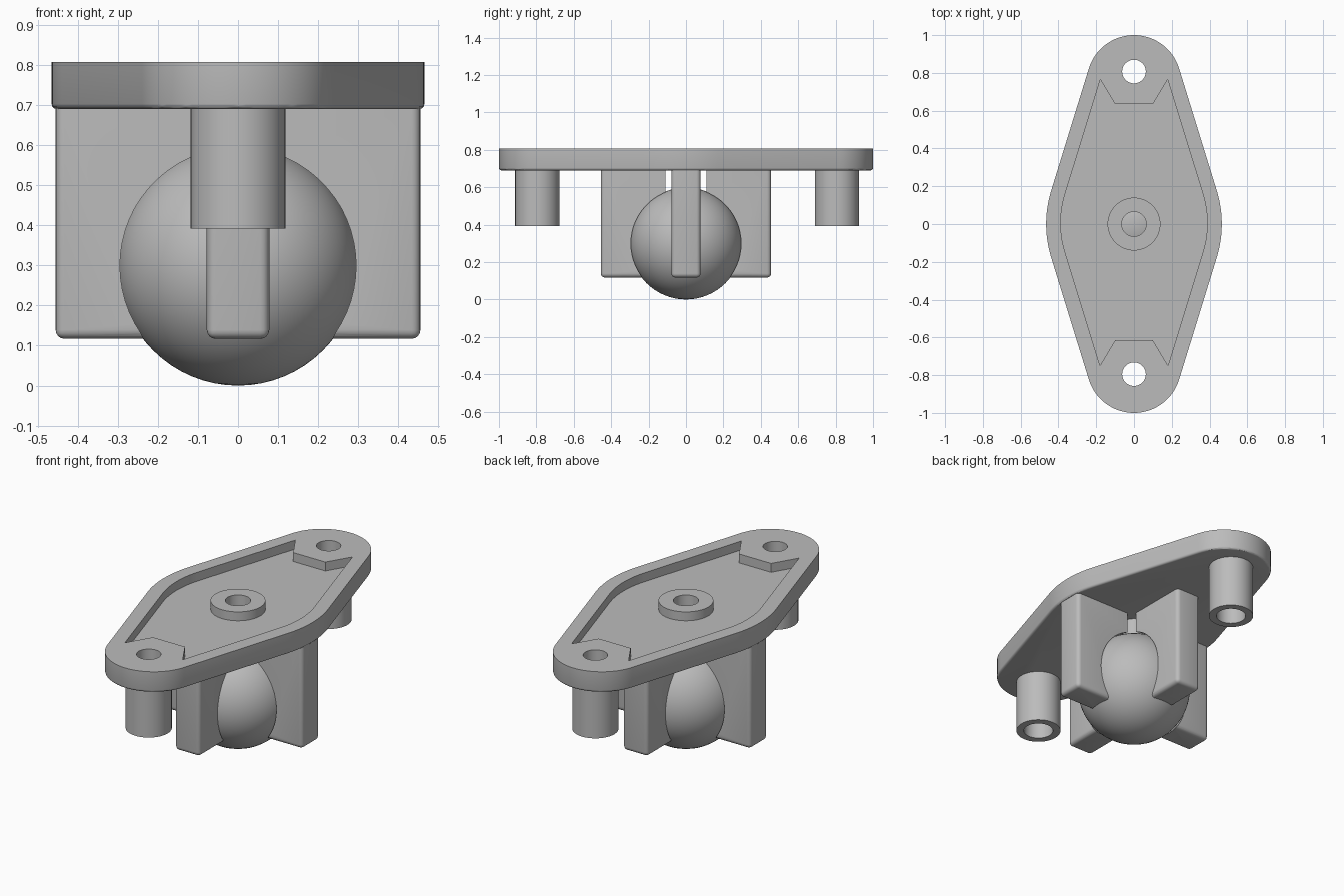
import bpy, bmesh, math

if "Cube" in bpy.data.objects:
    bpy.data.objects.remove(bpy.data.objects["Cube"])

grey = bpy.data.materials.new("plain_grey")
grey.use_nodes = True
GREY = (0.5, 0.5, 0.5, 1)
grey.diffuse_color = GREY
grey.node_tree.nodes["Principled BSDF"].inputs["Base Color"].default_value = GREY

PLATE_BOTTOM, PLATE_TOP, FLOOR = 0.69, 0.807, 0.757
TILT = math.radians(16.8)      # normal direction of the straight plate sides
HOLE_Y = {"front": -0.795, "back": 0.807}


def make(name, bm):
    bmesh.ops.recalc_face_normals(bm, faces=bm.faces)
    mesh = bpy.data.meshes.new(name)
    bm.to_mesh(mesh)
    bm.free()
    mesh.materials.append(grey)
    ob = bpy.data.objects.new(name, mesh)
    bpy.context.collection.objects.link(ob)
    return ob


def activate(ob):
    bpy.ops.object.select_all(action="DESELECT")
    ob.select_set(True)
    bpy.context.view_layer.objects.active = ob


def smooth(ob, angle=30):
    activate(ob)
    bpy.ops.object.shade_smooth_by_angle(angle=math.radians(angle))


def cut(ob, cutter):
    mod = ob.modifiers.new("cut", "BOOLEAN")
    mod.operation, mod.solver, mod.object = "DIFFERENCE", "EXACT", cutter
    activate(ob)
    bpy.ops.object.modifier_apply(modifier=mod.name)
    bpy.data.objects.remove(cutter)


def arc(cx, cy, r, a0, a1, n):
    return [(cx + r * math.cos(a0 + (a1 - a0) * i / n),
             cy + r * math.sin(a0 + (a1 - a0) * i / n)) for i in range(n + 1)]


def prism(name, outline, z0, z1, bevel=0):
    bm = bmesh.new()
    base = bm.faces.new([bm.verts.new((x, y, z0)) for x, y in outline])
    top = bmesh.ops.extrude_face_region(bm, geom=[base])
    for v in top["geom"]:
        if isinstance(v, bmesh.types.BMVert):
            v.co.z = z1
    bmesh.ops.recalc_face_normals(bm, faces=bm.faces)
    if bevel:
        rim = [e for e in bm.edges if all(abs(v.co.z - z0) < 1e-5 for v in e.verts)]
        bmesh.ops.bevel(bm, geom=rim, offset=bevel, segments=3, profile=0.5, affect="EDGES")
    return make(name, bm)


def rod(name, y, r, z0, z1):
    return prism(name, arc(0, y, r, 0, math.tau, 48)[:-1], z0, z1)


def tube(name, y, r_in, r_out, z0, z1, n=48):
    bm = bmesh.new()
    section = [(r_in, z0), (r_out, z0), (r_out, z1), (r_in, z1)]
    rings = [[bm.verts.new((r * math.cos(math.tau * i / n), y + r * math.sin(math.tau * i / n), z))
              for i in range(n)] for r, z in section]
    for k in range(4):
        a, b = rings[k], rings[(k + 1) % 4]
        for i in range(n):
            j = (i + 1) % n
            bm.faces.new((a[i], a[j], b[j], b[i]))
    ob = make(name, bm)
    smooth(ob)
    return ob


def ball_shape(name, r):
    bm = bmesh.new()
    bmesh.ops.create_uvsphere(bm, u_segments=64, v_segments=32, radius=r)
    bmesh.ops.translate(bm, verts=bm.verts, vec=(0, 0, 0.299))
    return make(name, bm)


# Base plate: long rounded diamond with a softened lower rim
outline = (arc(-0.135, 0, 0.6, -TILT, TILT, 12)
           + arc(0, 0.75, 0.25, TILT, math.pi - TILT, 32)
           + arc(0.135, 0, 0.6, math.pi - TILT, math.pi + TILT, 12)
           + arc(0, -0.75, 0.25, math.pi + TILT, math.tau - TILT, 32))
plate = prism("base_plate", outline, PLATE_BOTTOM, PLATE_TOP, 0.013)

# Shallow recess that leaves a pointed land around each screw hole
right = arc(-0.135, 0.005, 0.523, -TILT, TILT, 12)
right = [(0.1, -0.615), (0.18, -0.75)] + right + [(0.178, 0.765), (0.1, 0.635)]
left = [(-x, y) for x, y in reversed(right)]
cut(plate, prism("recess_cutter", right + left, FLOOR, 0.9))

# Screw holes and centre hole
for y in HOLE_Y.values():
    cut(plate, rod("hole_cutter", y, 0.0625, 0.6, 0.9))
cut(plate, rod("hole_cutter", 0, 0.065, 0.6, 0.9))
smooth(plate)

# Screw posts, centre boss and the sleeve down to the ball
for side, y in HOLE_Y.items():
    tube(side + "_post", y, 0.078, 0.118, 0.392, PLATE_BOTTOM + 0.002)
tube("centre_boss", 0, 0.065, 0.14, FLOOR - 0.005, PLATE_TOP)
tube("centre_sleeve", 0, 0.065, 0.073, 0.585, FLOOR - 0.01)

# Ball
smooth(ball_shape("ball", 0.299), 60)

# Four fins that grip the ball
for i, side in enumerate(("left", "back", "right", "front")):
    bm = bmesh.new()
    bmesh.ops.create_cube(bm, size=1)
    for v in bm.verts:
        v.co.x = 0.455 if v.co.x > 0 else 0.11
        v.co.y *= 0.156
        v.co.z = PLATE_BOTTOM + 0.005 if v.co.z > 0 else 0.117
    outer = [e for e in bm.edges
             if all(v.co.x > 0.4 for v in e.verts) and any(v.co.z < 0.2 for v in e.verts)
             or all(v.co.z < 0.2 for v in e.verts)]
    bmesh.ops.bevel(bm, geom=outer, offset=0.022, segments=4, profile=0.5, affect="EDGES")
    turn = math.pi / 2 * i
    for v in bm.verts:
        x, y = v.co.x, v.co.y
        v.co.x = x * math.cos(turn) - y * math.sin(turn)
        v.co.y = x * math.sin(turn) + y * math.cos(turn)
    fin = make(side + "_fin", bm)
    cut(fin, ball_shape("socket_cutter", 0.305))
    smooth(fin)
